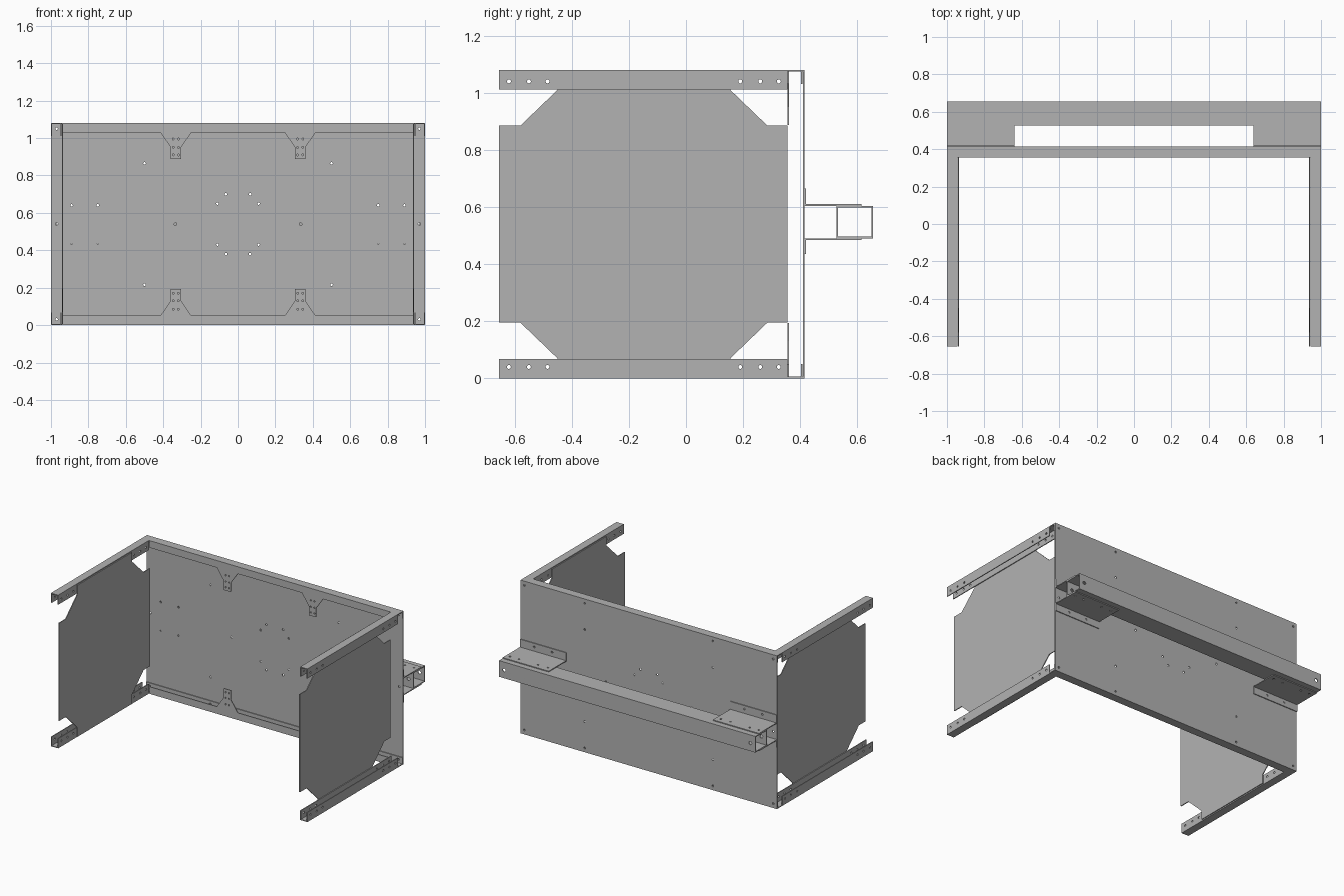
import bpy, bmesh, math
from mathutils import Matrix

cube = bpy.data.objects.get("Cube")
if cube:
    bpy.data.objects.remove(cube, do_unlink=True)

GREY = (0.45, 0.45, 0.45, 1)
steel = bpy.data.materials.new("grey_steel")
steel.use_nodes = True
steel.diffuse_color = GREY
steel.node_tree.nodes["Principled BSDF"].inputs["Base Color"].default_value = GREY

T = 0.006      # sheet thickness
H = T / 2
TOP = 1.08     # overall height
MID = TOP / 2

# Local sheet axes for sheets facing along x, y or z
AXES = {
    "X": Matrix(((0, 0, 1, 0), (1, 0, 0, 0), (0, 1, 0, 0), (0, 0, 0, 1))),
    "Y": Matrix(((1, 0, 0, 0), (0, 0, -1, 0), (0, 1, 0, 0), (0, 0, 0, 1))),
    "Z": Matrix.Identity(4),
}


def rect(u0, u1, v0, v1):
    return [(u0, v0), (u1, v0), (u1, v1), (u0, v1)]


def sheet(facing, at, outline, holes=(), radius=0.007):
    """Flat sheet with round holes, as a temporary mesh."""
    curve = bpy.data.curves.new("outline", "CURVE")
    curve.dimensions = "2D"
    curve.fill_mode = "BOTH"
    curve.extrude = H
    loops = [outline]
    for u, v in holes:
        loops.append([(u + radius * math.cos(k * math.tau / 10),
                       v + radius * math.sin(k * math.tau / 10)) for k in range(10)])
    for loop in loops:
        spline = curve.splines.new("POLY")
        spline.points.add(len(loop) - 1)
        for point, (u, v) in zip(spline.points, loop):
            point.co = (u, v, 0, 1)
        spline.use_cyclic_u = True
    temp = bpy.data.objects.new("outline", curve)
    mesh = bpy.data.meshes.new_from_object(temp)
    bpy.data.objects.remove(temp)
    bpy.data.curves.remove(curve)
    axes = AXES[facing]
    normal = axes.to_3x3().col[2]
    shift = [abs(c) * at for c in normal]
    mesh.transform(Matrix.Translation(shift) @ axes)
    return mesh


def part(name, sheets):
    """Merge bent sheets into one named object."""
    bm = bmesh.new()
    for mesh in sheets:
        bm.from_mesh(mesh)
        bpy.data.meshes.remove(mesh)
    bmesh.ops.remove_doubles(bm, verts=bm.verts, dist=0.0001)
    bmesh.ops.recalc_face_normals(bm, faces=bm.faces)
    result = bpy.data.meshes.new(name)
    bm.to_mesh(result)
    bm.free()
    result.materials.clear()
    result.materials.append(steel)
    for face in result.polygons:
        face.material_index = 0
        face.use_smooth = False
    obj = bpy.data.objects.new(name, result)
    bpy.context.scene.collection.objects.link(obj)
    return obj


def both(points):
    return [(s * x, z) for x, z in points for s in (-1, 1)]


def flip(points, low):
    """Turn heights over for the lower copy of a part."""
    return [(u, TOP - v) for u, v in points] if low else points


# Back plate with its bolt holes
quarter = [(0.5, 0.865), (0.065, 0.7), (0.11, 0.65), (0.89, 0.64), (0.75, 0.64),
           (0.5, 1.05), (0.97, 1.05)]
plate_holes = both(quarter) + both(flip(quarter, True)) + both([(0.335, MID), (0.97, MID)])
part("back_plate", [sheet("Y", 0.412, rect(-1, 1, 0, TOP), plate_holes)])

# Cross rails: channels with two tapered tabs on the front flange
half = [(0.25, 1.03), (0.305, 0.95), (0.305, 0.887), (0.36, 0.887), (0.36, 0.95), (0.415, 1.03)]
flange = ([(-0.94, TOP), (-0.94, 1.03)] + [(-x, z) for x, z in reversed(half)]
          + half + [(0.94, 1.03), (0.94, TOP)])
tab_holes = [(0.3325 + d, z) for d in (-0.014, 0.014) for z in (0.995, 0.95, 0.91)]
side_holes = [(y, 1.04) for y in (-0.62, -0.55, -0.485, 0.19, 0.26, 0.325)]
panel = [(-0.655, MID), (-0.655, 0.885), (-0.58, 0.885), (-0.45, 1.01), (-0.45, TOP - T),
         (0.155, TOP - T), (0.155, 1.01), (0.285, 0.885), (0.355, 0.885), (0.355, MID)]

for low, level in ((False, "top"), (True, "bottom")):
    web = H if low else TOP - H
    part(level + "_cross_rail", [
        sheet("Z", web, rect(-1, 1, 0.355, 0.409)),
        sheet("Y", 0.358, flip(flange, low), flip(both(tab_holes), low), 0.005),
        sheet("Y", 0.405, flip(rect(-1, 1, 1.03, TOP), low), flip(both(quarter[-2:]), low)),
    ])

    # Side rails: channels running forward from the back plate
    for s, side in ((1, "left"), (-1, "right")):
        wall = flip(rect(-0.655, 0.355, 1.012, TOP), low)
        holes = flip(side_holes, low)
        xs = sorted((s * 0.944, s))
        part(f"{level}_{side}_side_rail", [
            sheet("Z", web, rect(xs[0], xs[1], -0.655, 0.355)),
            sheet("X", s * (1 - H), wall, holes),
            sheet("X", s * 0.947, wall, holes),
        ])

        # Brackets that carry the rear beam, with a bent tab on the back plate
        xs = sorted((s * 0.64, s))
        shelf = 0.487 if low else 0.607
        tab = rect(xs[0], xs[1], 0.435, 0.49) if low else rect(xs[0], xs[1], 0.604, 0.665)
        tab_z = 0.46 if low else 0.64
        part(f"{level}_{side}_beam_bracket", [
            sheet("Z", shelf, rect(xs[0], xs[1], 0.415, 0.615),
                  [(s * x, 0.575) for x in (0.675, 0.75, 0.9, 0.97)]),
            sheet("Y", 0.418, tab, [(s * 0.75, tab_z), (s * 0.89, tab_z)]),
        ])

# Side panels with notched, chamfered corners
outline = panel + [(y, TOP - z) for y, z in reversed(panel[1:-1])]
for s, side in ((1, "left"), (-1, "right")):
    part(side + "_side_panel", [sheet("X", s * 0.939, outline)])

# Rear beam: open-ended square tube
Z0, Z1 = 0.49, 0.604
beam_holes = both([(0.96, 0.547)])
part("rear_beam", [
    sheet("Z", Z0 + H, rect(-1, 1, 0.527, 0.655)),
    sheet("Z", Z1 - H, rect(-1, 1, 0.527, 0.655)),
    sheet("Y", 0.527 + H, rect(-1, 1, Z0, Z1), beam_holes, 0.012),
    sheet("Y", 0.655 - H, rect(-1, 1, Z0, Z1), beam_holes, 0.012),
])
